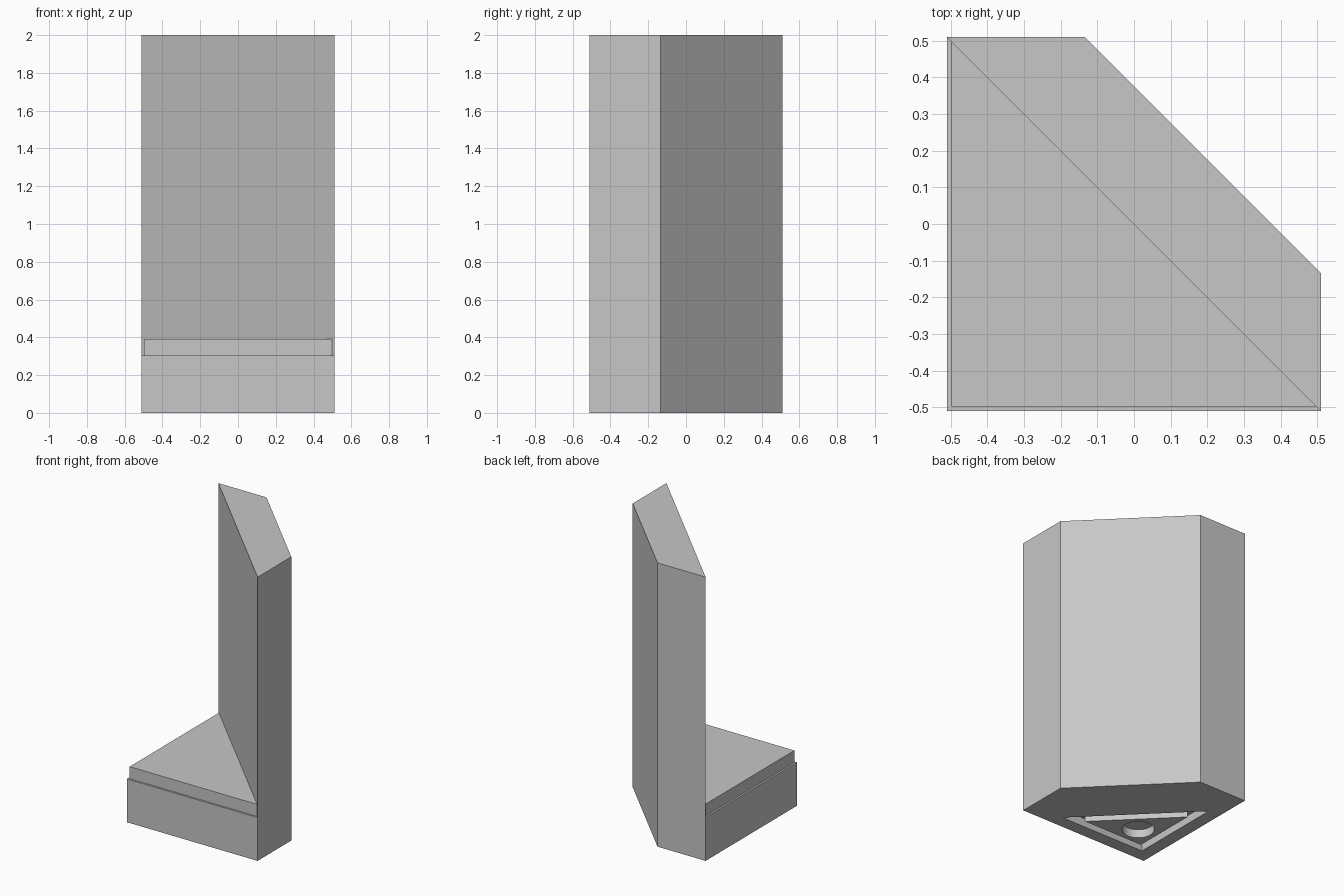
import bpy
import bmesh

cube = bpy.data.objects.get("Cube")
if cube:
    bpy.data.objects.remove(cube, do_unlink=True)

H = 0.51        # half width of the footprint
LEDGE = 0.013   # step set-in
CUT = 0.7       # how far cutters reach past the body

grey = bpy.data.materials.new("plain grey")
grey.use_nodes = True
grey.diffuse_color = (0.57, 0.57, 0.57, 1)
grey.node_tree.nodes["Principled BSDF"].inputs["Base Color"].default_value = (0.57, 0.57, 0.57, 1)


def finish(name, bm):
    bmesh.ops.recalc_face_normals(bm, faces=bm.faces)
    mesh = bpy.data.meshes.new(name)
    bm.to_mesh(mesh)
    bm.free()
    mesh.materials.append(grey)
    obj = bpy.data.objects.new(name, mesh)
    bpy.context.collection.objects.link(obj)
    return obj


def prism(name, outline, low, high):
    """Extrude a flat outline from low to high."""
    bm = bmesh.new()
    face = bm.faces.new([bm.verts.new((x, y, low)) for x, y in outline])
    top = bmesh.ops.extrude_face_region(bm, geom=[face])["geom"]
    verts = [v for v in top if isinstance(v, bmesh.types.BMVert)]
    bmesh.ops.translate(bm, verts=verts, vec=(0, 0, high - low))
    return finish(name, bm)


def corner_triangle(inset, leg_end):
    """Right triangle in the front corner, measured from that corner."""
    a, b = inset - H, leg_end - H
    return [(a, a), (b, a), (a, b)]


def subtract(target, cutter):
    cutter.hide_render = True
    mod = target.modifiers.new("cut", "BOOLEAN")
    mod.operation = "DIFFERENCE"
    mod.solver = "EXACT"
    mod.object = cutter
    bpy.ops.object.select_all(action="DESELECT")
    bpy.context.view_layer.objects.active = target
    target.select_set(True)
    bpy.ops.object.modifier_apply(modifier=mod.name)
    bpy.data.objects.remove(cutter, do_unlink=True)


# Square column with one chamfered back corner
C = 0.135
body = prism("stand_body", [(-H, -H), (H, -H), (H, -C), (-C, H), (-H, H)], 0, 2)

# Remove the front half above the base, leaving the diagonal back wall
subtract(body, prism("upper_cutter", [(-CUT, -CUT), (CUT, -CUT), (-CUT, CUT)], 0.39, 2.2))

# Narrow step around the top of the base
S = H - LEDGE
subtract(body, prism("step_cutter", [(-CUT, -CUT), (CUT, -CUT), (S, -S), (-S, -S),
                                     (-S, S), (-CUT, CUT)], 0.305, 0.5))

# Triangular groove under the base
groove = prism("groove_cutter", corner_triangle(0.092, 0.765), -0.1, 0.06)
subtract(groove, prism("island_cutter", corner_triangle(0.148, 0.62), -0.2, 0.2))
subtract(body, groove)

# Round socket in the middle of the triangle
bm = bmesh.new()
bmesh.ops.create_cone(bm, cap_ends=True, segments=32, radius1=0.105, radius2=0.105, depth=0.16)
bmesh.ops.translate(bm, verts=bm.verts, vec=(0.288 - H, 0.288 - H, -0.02))
subtract(body, finish("socket_cutter", bm))

bpy.ops.object.select_all(action="DESELECT")
body.select_set(True)
bpy.context.view_layer.objects.active = body
bpy.ops.object.shade_smooth_by_angle(angle=0.5)
